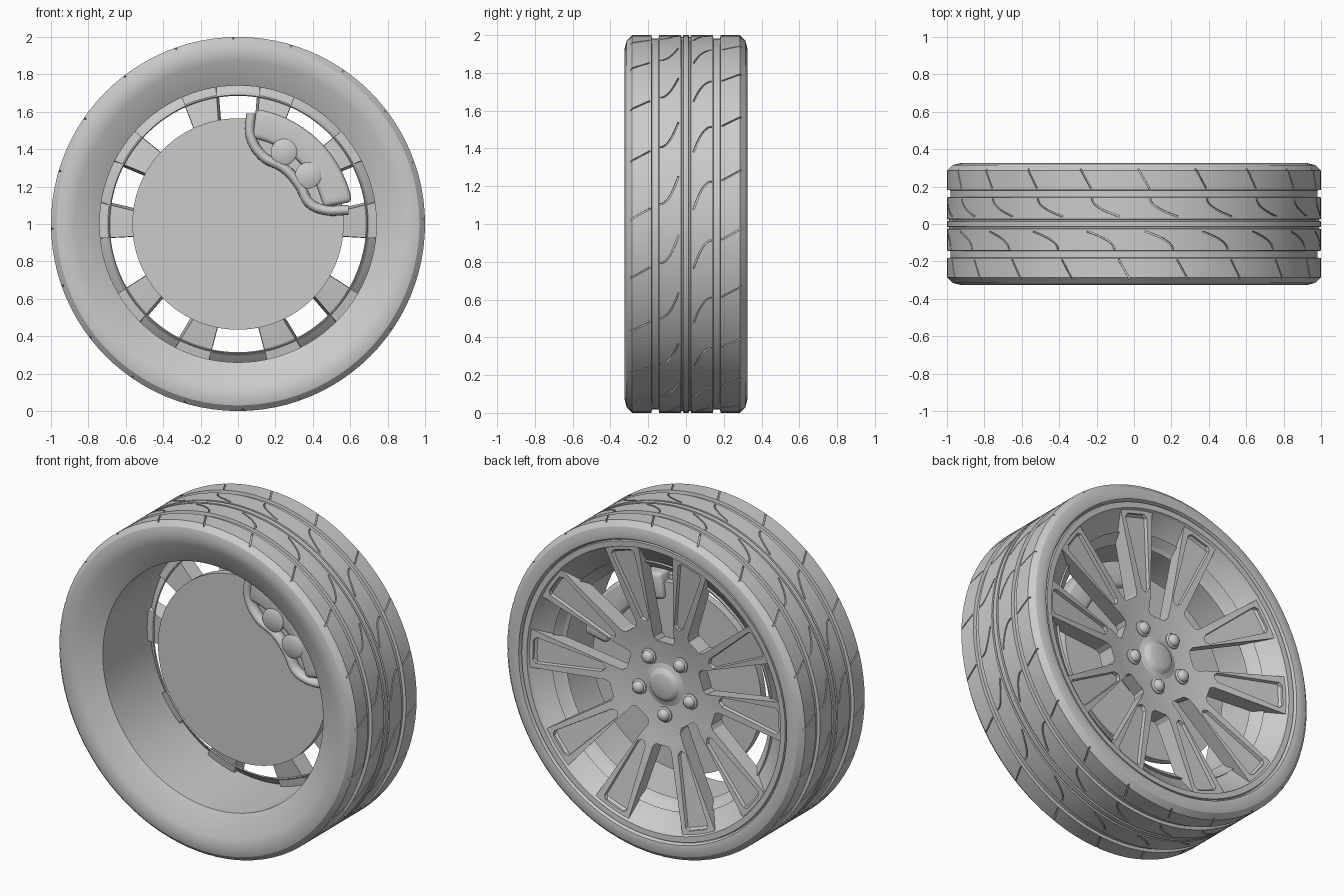
import bpy, bmesh, math
from math import cos, sin, pi, radians
from mathutils import Vector

if "Cube" in bpy.data.objects:
    bpy.data.objects.remove(bpy.data.objects["Cube"])

grey = bpy.data.materials.new("plain_grey")
grey.use_nodes = True
colour = (0.6, 0.6, 0.6, 1)
grey.diffuse_color = colour
grey.node_tree.nodes["Principled BSDF"].inputs["Base Color"].default_value = colour


def polar(r, a, y):
    """Point at radius r and angle a around the axle."""
    return Vector((r * cos(a), y, 1 + r * sin(a)))


def make(name, bm):
    bmesh.ops.remove_doubles(bm, verts=bm.verts, dist=1e-5)
    bmesh.ops.recalc_face_normals(bm, faces=bm.faces)
    mesh = bpy.data.meshes.new(name)
    bm.to_mesh(mesh)
    bm.free()
    mesh.materials.append(grey)
    ob = bpy.data.objects.new(name, mesh)
    bpy.context.collection.objects.link(ob)
    return ob


def activate(ob):
    bpy.ops.object.select_all(action="DESELECT")
    ob.select_set(True)
    bpy.context.view_layer.objects.active = ob


def smooth(ob, angle=35):
    activate(ob)
    bpy.ops.object.shade_smooth_by_angle(angle=radians(angle))
    return ob


def bridge(bm, rings):
    """Join equal rings of points and cap both ends."""
    loops = [[bm.verts.new(p) for p in ring] for ring in rings]
    bm.faces.new(loops[0])
    bm.faces.new(loops[-1])
    for a, b in zip(loops, loops[1:]):
        for i in range(len(a)):
            j = (i + 1) % len(a)
            bm.faces.new((a[i], a[j], b[j], b[i]))


def lathe(name, profile, segs=96, centre=(0, 0)):
    """Spin a closed (radius, y) profile around the axle direction."""
    bm = bmesh.new()
    shift = Vector((centre[0], 0, centre[1]))
    loops = [[bm.verts.new(polar(r, 2 * pi * k / segs, y) + shift) for r, y in profile]
             for k in range(segs)]
    n = len(profile)
    for k in range(segs):
        a, b = loops[k], loops[(k + 1) % segs]
        for i in range(n):
            j = (i + 1) % n
            if profile[i][0] > 0 or profile[j][0] > 0:
                bm.faces.new((a[i], a[j], b[j], b[i]))
    return make(name, bm)


def cut(ob, bm):
    cutter = make("cutter", bm)
    cutter.hide_render = True
    mod = ob.modifiers.new("cut", "BOOLEAN")
    mod.operation = "DIFFERENCE"
    mod.solver = "EXACT"
    mod.object = cutter
    activate(ob)
    bpy.ops.object.modifier_apply(modifier=mod.name)
    bpy.data.objects.remove(cutter)


# Tyre with ring grooves; its front wall runs on into the barrel chamfer
half = [(1, .014), (.99, .016), (.99, .024), (1, .026), (1, .142), (.982, .145),
        (.982, .18), (1, .183), (1, .285), (.97, .315), (.93, .325)]
tyre = lathe("tyre", [(.74, -.24), (.87, -.312)] + [(r, -y) for r, y in reversed(half)]
             + half + [(.9, .32), (.892, .30), (.86, .29), (.86, -.24)])


# Slanted shoulder grooves and curved inner tread grooves
def groove(bm, path, w=.004):
    rings = []
    for i, (y, a) in enumerate(path):
        y0, a0 = path[max(i - 1, 0)]
        y1, a1 = path[min(i + 1, len(path) - 1)]
        t = Vector((a1 - a0, y1 - y0)).normalized() * w
        rings.append([polar(r, a - s * t.y, y + s * t.x)
                      for r, s in ((.986, -1), (.986, 1), (1.03, 1), (1.03, -1))])
    bridge(bm, rings)


bm = bmesh.new()
for k in range(20):
    turn = k * pi / 10
    for side, shoulder, inner in ((1, -3, -5), (-1, 3, -12)):
        mid = turn + radians(shoulder)
        groove(bm, [(side * .19, mid - side * .03), (side * .295, mid + side * .03)])
        end = turn + radians(inner)
        us = [i / 8 for i in range(9)]
        groove(bm, [(side * (.04 + .096 * u), end - side * .15 * (1 - u) ** 2) for u in us])
cut(tyre, bm)
smooth(tyre, 30)

# Rim: barrel and flared outer bowl
smooth(lathe("rim", [(.74, -.24), (.74, .235), (.69, .17), (.685, .175), (.845, .29),
                     (.852, .31), (.885, .312), (.89, .29), (.87, .27), (.87, -.24)]))

# Spoked face, cut from a dished plate
face = lathe("spokes", [(0, .20), (.25, .20), (.34, .225), (.85, .293), (.85, .285),
                        (.765, .235), (.765, .19), (.3, .11), (0, .11)])


def window(bm, a, r0, r1, w0, w1, y0, y1, grow):
    """Tapered rounded opening, wider by grow at its inner end."""
    c = .02
    rings = []
    for y, g in ((y0, grow), (y1, 0)):
        outline = [(r0 + c - g, w0 + g), (r1 - c, w1 + g), (r1, w1 - c + g)]
        outline += [(r1, -w1 + c - g), (r1 - c, -w1 - g), (r0 + c - g, -w0 - g)]
        outline += [(r0 - g, -w0 + c - g), (r0 - g, w0 - c + g)]
        rings.append([Vector((u * cos(a) - v * sin(a), y, 1 + u * sin(a) + v * cos(a)))
                      for u, v in outline])
    bridge(bm, rings)


bm = bmesh.new()
for k in range(5):
    pair = radians(90 + 72 * k)
    window(bm, pair, .27, .92, .055, .118, .09, .31, .03)
    window(bm, pair + pi / 5, .36, .92, .06, .2, .09, .31, .004)
cut(face, bm)

# Long recesses in the spoke faces, following the dish
bm = bmesh.new()
for k in range(5):
    for side in (-1, 1):
        a = radians(90 + 72 * k + side * 16.2)
        part = bmesh.new()
        window(part, a, .38, .825, .031, .082, .205, .245, -.006)
        for v in part.verts:
            r = math.hypot(v.co.x, v.co.z - 1)
            v.co.y += (r - .34) * .13
        me = bpy.data.meshes.new("recess")
        part.to_mesh(me)
        part.free()
        bm.from_mesh(me)
        bpy.data.meshes.remove(me)
cut(face, bm)
smooth(face, 25)

# Hub cap and wheel nuts
smooth(lathe("hub_cap", [(0, .232), (.068, .232), (.082, .226), (.1, .208), (.13, .199),
                         (.13, .19), (0, .19)], 48), 25)
for k in range(5):
    a = radians(54 + 72 * k)
    smooth(lathe("wheel_nut_%d" % (k + 1),
                 [(0, .243), (.02, .239), (.033, .228), (.036, .212), (.046, .206),
                  (.048, .19), (0, .19)], 18, (.18 * cos(a), .18 * sin(a))), 40)

# Brake disc and its hub
smooth(lathe("brake_disc", [(0, .04), (.565, .04), (.565, .085), (0, .085)]))
smooth(lathe("axle_hub", [(0, .08), (.22, .08), (.22, .115), (0, .115)], 48))

# Brake caliper body straddling the disc
arc = [radians(11 + 70 * i / 14) for i in range(15)]
outline = [(.622, a) for a in arc] + [(.465, a) for a in reversed(arc)]
bm = bmesh.new()
bridge(bm, [[polar(r, a, y) for r, a in outline] for y in (-.015, .115)])
body = make("caliper_body", bm)
bevel = body.modifiers.new("bevel", "BEVEL")
bevel.width = .025
bevel.segments = 3
activate(body)
bpy.ops.object.modifier_apply(modifier="bevel")
smooth(body)

# Caliper pistons
for k, a in enumerate((34.7, 57.5)):
    a = radians(a)
    smooth(lathe("piston_%d" % (k + 1), [(0, -.022), (.06, -.022), (.07, -.015), (.07, .05),
                                         (0, .05)], 32, (.456 * cos(a), .456 * sin(a))), 50)

# Wavy caliper bracket
path = [(.07, .59), (.068, .47), (.13, .365), (.25, .295), (.33, .205), (.385, .11),
        (.465, .075), (.59, .075)]
curve = bpy.data.curves.new("caliper_bracket", "CURVE")
curve.dimensions = "3D"
curve.bevel_depth = .027
curve.bevel_resolution = 6
curve.use_fill_caps = True
spline = curve.splines.new("BEZIER")
spline.bezier_points.add(len(path) - 1)
for point, (x, z) in zip(spline.bezier_points, path):
    point.co = (x, 0, z)
    point.handle_left_type = point.handle_right_type = "AUTO"
curve.materials.append(grey)
bracket = bpy.data.objects.new("caliper_bracket", curve)
bracket.location = (0, .012, 1)
bracket.scale.y = 1.3
bpy.context.collection.objects.link(bracket)
activate(bracket)
bpy.ops.object.convert(target="MESH")
smooth(bracket)
